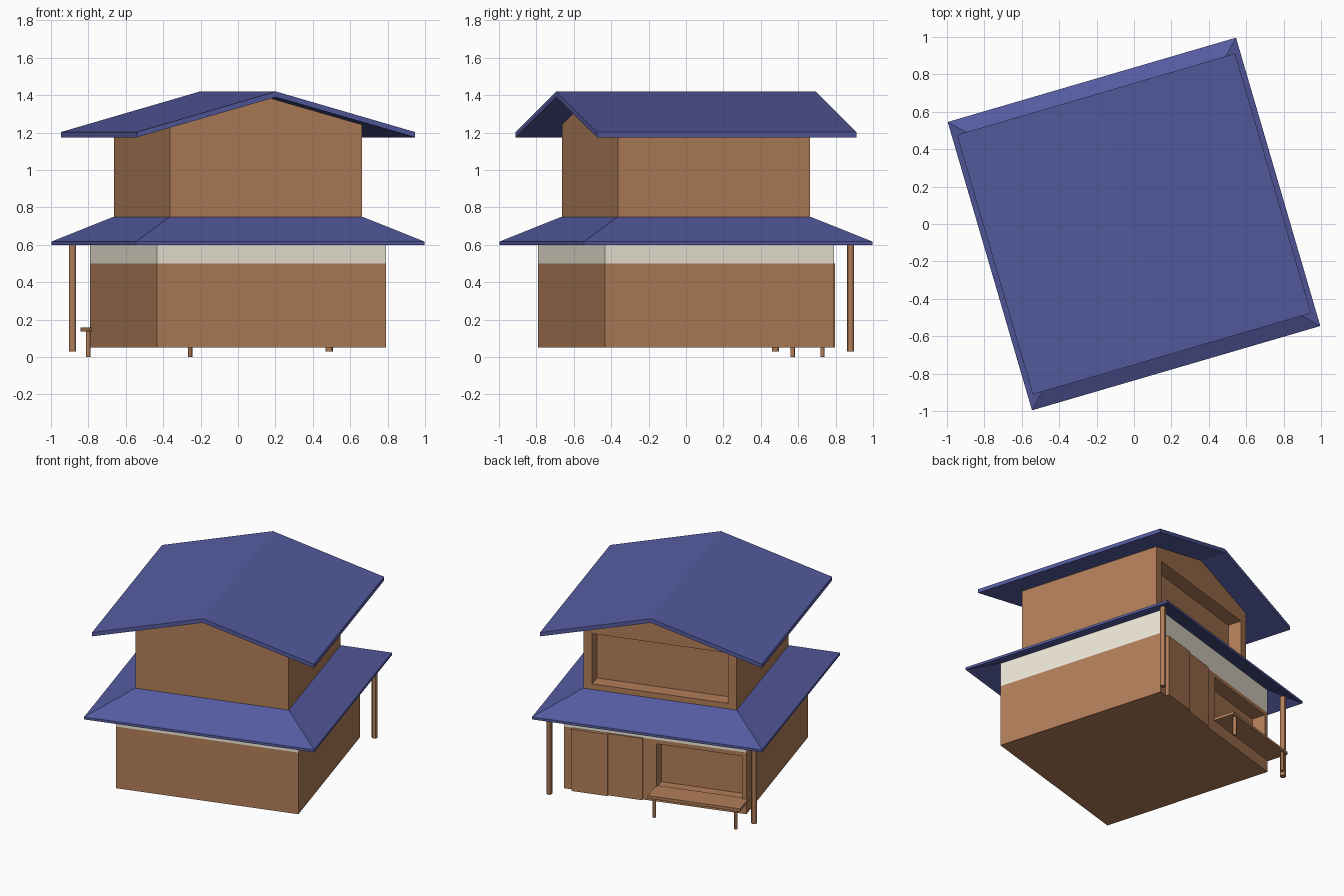
import bpy, bmesh, math
from mathutils import Matrix, Vector

if "Cube" in bpy.data.objects:
    bpy.data.objects.remove(bpy.data.objects["Cube"])

# The whole house is turned about z; parts are built in its own axes
TURN = Matrix.Rotation(math.radians(16.3), 4, 'Z')


def material(name, col):
    m = bpy.data.materials.new(name)
    m.diffuse_color = (*col, 1)
    m.use_nodes = True
    m.node_tree.nodes["Principled BSDF"].inputs["Base Color"].default_value = m.diffuse_color
    return m


WOOD = material("wood", (0.45, 0.21, 0.10))
BLUE = material("roof_blue", (0.09, 0.105, 0.35))
CREAM = material("plaster", (0.86, 0.81, 0.69))


def finish(name, bm, mat):
    bmesh.ops.recalc_face_normals(bm, faces=bm.faces[:])
    bm.transform(TURN)
    me = bpy.data.meshes.new(name)
    bm.to_mesh(me)
    bm.free()
    ob = bpy.data.objects.new(name, me)
    bpy.context.collection.objects.link(ob)
    me.materials.append(mat)
    return ob


def box(name, x, y, z, mat):
    bm = bmesh.new()
    bmesh.ops.create_cube(bm, size=1)
    for v in bm.verts:
        v.co = Vector(r[0] if c < 0 else r[1] for r, c in zip((x, y, z), v.co))
    return finish(name, bm, mat)


def prism(name, profile, half, mat):
    """Extrude an x-z profile along y."""
    bm = bmesh.new()
    f = bm.faces.new([bm.verts.new((x, -half, z)) for x, z in profile])
    new = bmesh.ops.extrude_face_region(bm, geom=[f])["geom"]
    bmesh.ops.translate(bm, vec=(0, 2 * half, 0),
                        verts=[g for g in new if isinstance(g, bmesh.types.BMVert)])
    return finish(name, bm, mat)


def post(name, x, y, z0, z1, r, mat):
    bm = bmesh.new()
    bmesh.ops.create_cone(bm, cap_ends=True, segments=12, radius1=r, radius2=r, depth=z1 - z0,
                          matrix=Matrix.Translation((x, y, (z0 + z1) / 2)))
    ob = finish(name, bm, mat)
    bpy.context.view_layer.objects.active = ob
    ob.select_set(True)
    bpy.ops.object.shade_smooth_by_angle()
    ob.select_set(False)


def carve(ob, x, y, z):
    cutter = box("cutter", x, y, z, WOOD)
    cutter.hide_render = True
    mod = ob.modifiers.new("recess", 'BOOLEAN')
    mod.operation, mod.solver, mod.object = 'DIFFERENCE', 'EXACT', cutter
    bpy.context.view_layer.objects.active = ob
    bpy.ops.object.modifier_apply(modifier=mod.name)
    bpy.data.objects.remove(cutter)


# Ground floor with veranda opening, and plaster band above it
B = 0.637
ground = box("ground_floor", (-B, B), (-B, B), (0.05, 0.5), WOOD)
carve(ground, (-0.605, -0.01), (B - 0.1, 0.9), (0.15, 0.47))
box("plaster_band", (-B, B), (-B, B), (0.5, 0.675), CREAM)

# Sliding doors
box("door_outer", (0.325, 0.577), (B - 0.01, 0.662), (0.05, 0.5), WOOD)
box("door_inner", (0.085, 0.325), (B - 0.01, 0.65), (0.05, 0.5), WOOD)

# Veranda deck and legs
box("veranda_deck", (-0.645, 0.0), (B - 0.02, 0.79), (0.138, 0.158), WOOD)
for x in (-0.608, -0.04):
    post("deck_leg", x, 0.772, 0, 0.14, 0.012, WOOD)

# Porch posts
for s in (-1, 1):
    post("porch_post", s * 0.715, 0.707, 0.03, 0.635, 0.02, WOOD)

# Skirt roof: stacked square rings, sloping above and below
bm = bmesh.new()
rings = []
for h, z in ((0.53, 0.728), (0.803, 0.6), (0.803, 0.618), (0.537, 0.75)):
    rings.append([bm.verts.new((sx * h, sy * h, z))
                  for sx, sy in ((-1, -1), (1, -1), (1, 1), (-1, 1))])
for a, b in zip(rings, rings[1:]):
    for i in range(4):
        j = (i + 1) % 4
        bm.faces.new((a[i], a[j], b[j], b[i]))
bm.faces.new(rings[0])
bm.faces.new(rings[-1])
finish("skirt_roof", bm, BLUE)

# Upper floor with gabled walls and a recessed window bay
U = 0.535
upper = prism("upper_floor", [(-U, 0.74), (U, 0.74), (U, 1.245), (0, 1.393), (-U, 1.245)], U, WOOD)
carve(upper, (-0.475, 0.475), (U - 0.1, 0.8), (0.79, 1.157))

# Main gable roof
E = 0.775
prism("main_roof", [(-E, 1.175), (0, 1.39), (E, 1.175), (E, 1.203), (0, 1.42), (-E, 1.203)],
      0.723, BLUE)
